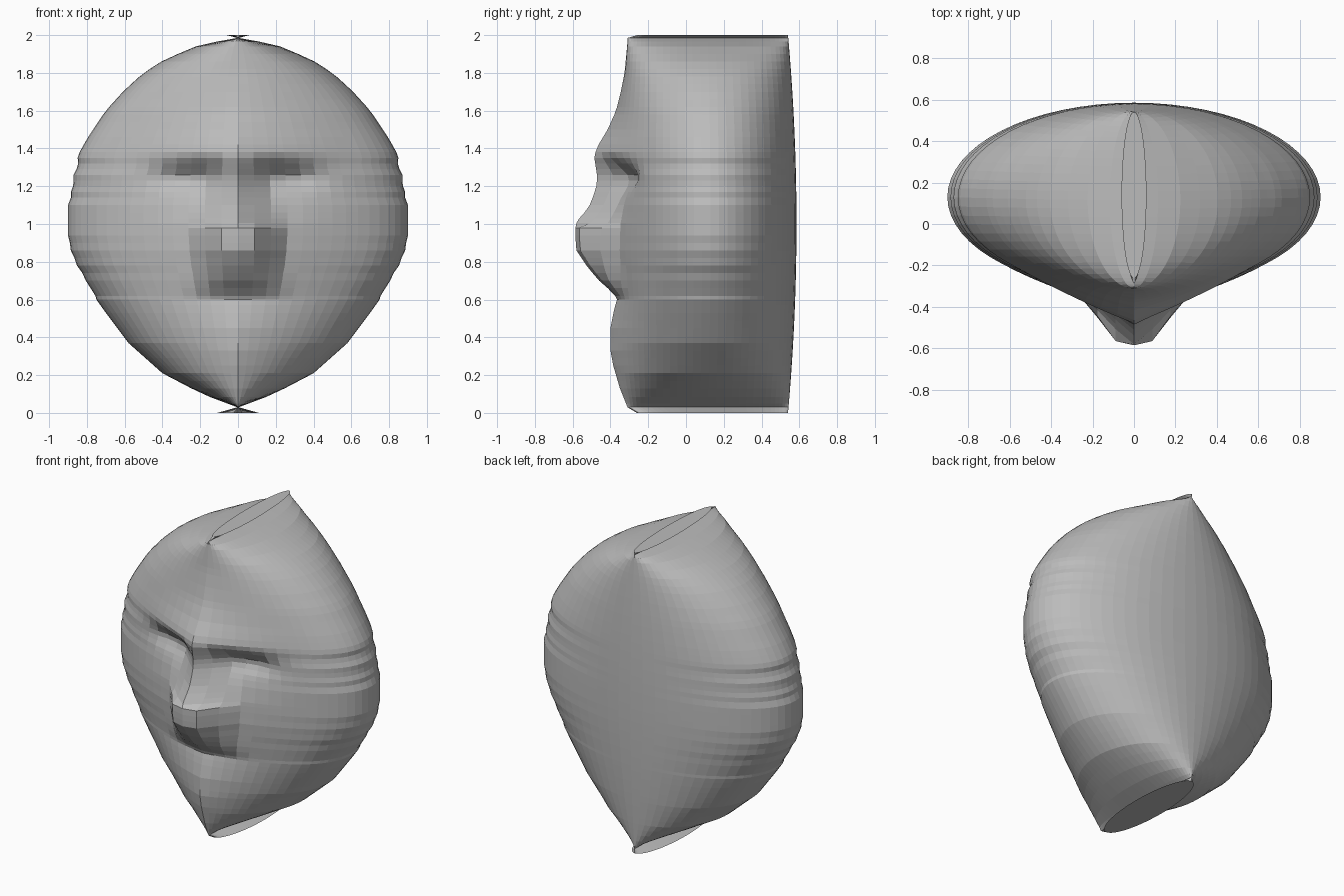
import bpy, bmesh, math

if "Cube" in bpy.data.objects:
    bpy.data.objects.remove(bpy.data.objects["Cube"])

SEGS = 64


def lerp(table, z):
    """Piecewise linear lookup in a list of (height, value) pairs."""
    if z <= table[0][0]:
        return table[0][1]
    for (z0, v0), (z1, v1) in zip(table, table[1:]):
        if z <= z1:
            return v0 + (v1 - v0) * (z - z0) / (z1 - z0)
    return table[-1][1]


# Half width of the head by height, with slight ripples at cheeks and temples
WIDTH = [(.03, .004), (.1, .19), (.21, .4), (.37, .58), (.53, .7), (.6, .75),
         (.64, .76), (.68, .8), (.73, .815), (.77, .85), (.81, .86), (.85, .885),
         (.89, .885), (.92, .9), (1.1, .9), (1.14, .885), (1.17, .885),
         (1.21, .87), (1.26, .87), (1.31, .845), (1.36, .85), (1.45, .8),
         (1.6, .7), (1.71, .6), (1.8, .5), (1.87, .39), (1.95, .2), (1.985, .004)]
# Centre line of the face by height
FRONT = [(.03, -.31), (.13, -.35), (.25, -.385), (.33, -.4), (.45, -.4), (.55, -.38),
         (.6, -.365), (.63, -.38), (.7, -.46), (.77, -.52), (.86, -.58), (.92, -.585),
         (.99, -.585), (1.02, -.575), (1.05, -.545), (1.1, -.51), (1.15, -.49),
         (1.2, -.475), (1.25, -.47), (1.35, -.485), (1.4, -.475), (1.5, -.415),
         (1.6, -.37), (1.7, -.345), (1.8, -.325), (1.96, -.31)]
# Broad swelling of the cheeks, dropping to zero in the eye sockets
CHEEK = [(.6, .04), (.7, .07), (.85, .1), (1.0, .09), (1.1, .05), (1.2, 0), (1.25, 0),
         (1.31, .08), (1.36, .15)]
# Flat half width of the nose ridge, and where its flanks end
RIDGE = [(.6, .15), (.83, .09), (.99, .09), (1.01, 0)]
FLANK = [(.6, .28), (.7, .25), (.95, .25), (1.15, .18), (1.3, .14)]


def section(z):
    """Horizontal outline of the head at height z."""
    k = 1 - (z - 1) ** 2
    yc, b, w = .115 + .015 * k, .425 + .03 * k, lerp(WIDTH, z)
    bump = yc - b - lerp(FRONT, z)
    broad = min(bump, lerp(CHEEK, z)) if .6 < z < 1.36 else bump
    r0, r1 = lerp(RIDGE, z), lerp(FLANK, z)
    pts = []
    for i in range(SEGS):
        a = math.tau * i / SEGS
        x, y = w * math.sin(a), yc - b * math.cos(a)
        if math.cos(a) > 0:
            ax = abs(x)
            y -= broad * max(0, 1 - ax / (.72 * w)) ** 1.5
            y -= (bump - broad) * min(1, max(0, (r1 - ax) / (r1 - r0)))
            # Hollow of the eye socket
            y += .04 * math.exp(-((ax - .3) / .13) ** 2 - ((z - 1.25) / .06) ** 2)
        pts.append((x, y, z))
    return pts


def end_cap(z, half_width):
    """Flared lens shaped rim closing the top or bottom."""
    return [(half_width * math.sin(math.tau * i / SEGS),
             .14 - .4 * math.cos(math.tau * i / SEGS), z) for i in range(SEGS)]


# Ring heights: even steps, denser at the features
heights = [.03, .05, .085, .13, .17, .21, .25, .29, .33, .37, .41, .45, .49, .53, .57, .6]
heights += [.62 + .04 * i for i in range(10)]
heights += [1.005, 1.03, 1.06, 1.1, 1.14, 1.17, 1.2, 1.23, 1.26, 1.29, 1.32, 1.35, 1.38]
heights += [1.42 + .04 * i for i in range(14)] + [1.965, 1.985]
rings = [end_cap(0, .11)] + [section(z) for z in heights] + [end_cap(2, .06)]

# Loft the head
bm = bmesh.new()
loops = [[bm.verts.new(p) for p in ring] for ring in rings]
for lo, hi in zip(loops, loops[1:]):
    for i in range(SEGS):
        j = (i + 1) % SEGS
        bm.faces.new((lo[i], lo[j], hi[j], hi[i]))
bm.faces.new(loops[0][::-1])
bm.faces.new(loops[-1])
mesh = bpy.data.meshes.new("head")
bm.to_mesh(mesh)
bm.free()

grey = bpy.data.materials.new("plain grey")
grey.diffuse_color = (.5, .5, .5, 1)
grey.use_nodes = True
grey.node_tree.nodes["Principled BSDF"].inputs["Base Color"].default_value = grey.diffuse_color
mesh.materials.append(grey)
head = bpy.data.objects.new("head", mesh)
bpy.context.collection.objects.link(head)
